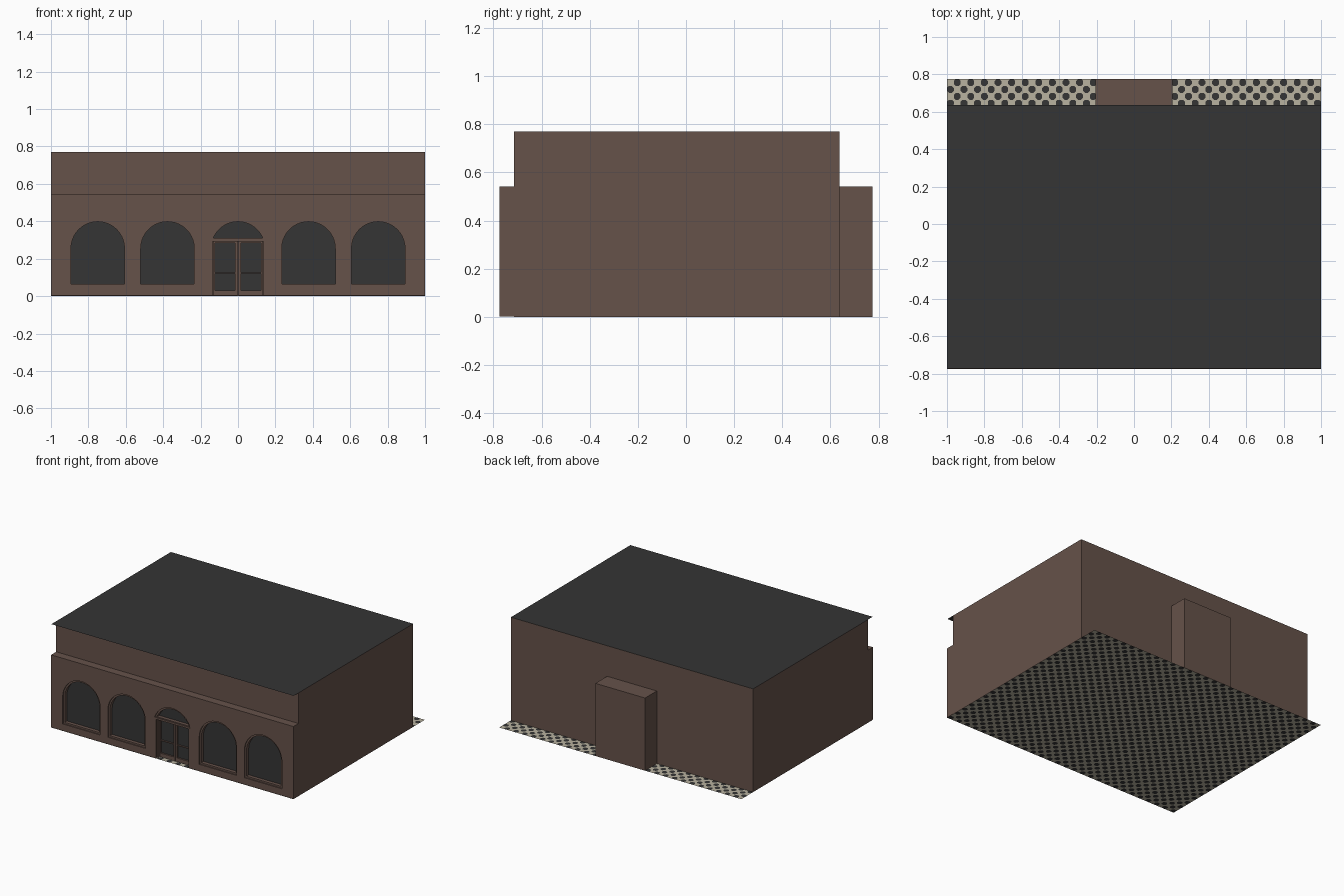
import bpy, bmesh, math
from mathutils import Matrix

if "Cube" in bpy.data.objects:
    bpy.data.objects.remove(bpy.data.objects["Cube"])


def material(name, rgb):
    m = bpy.data.materials.new(name)
    m.diffuse_color = (*rgb, 1)
    m.use_nodes = True
    m.node_tree.nodes["Principled BSDF"].inputs["Base Color"].default_value = m.diffuse_color
    return m


BROWN = material("brown_wall", (0.133, 0.084, 0.068))
DARK = material("charcoal", (0.035, 0.035, 0.035))
CREAM = material("cream_tile", (0.48, 0.445, 0.35))

FRONT, STEP, BACK, REAR = -0.775, -0.715, 0.637, 0.775
LEDGE, TOP, FLOOR_GAP = 0.542, 0.77, 0.002
ARCH_Z, ARCH_R, SILL = 0.255, 0.155, 0.052


def mesh_object(name, bm, *mats):
    me = bpy.data.meshes.new(name)
    bm.to_mesh(me)
    bm.free()
    for m in mats:
        me.materials.append(m)
    ob = bpy.data.objects.new(name, me)
    bpy.context.collection.objects.link(ob)
    return ob


def shell(name, x0, x1, y0, y1, z0, z1, mat, drop=()):
    """Box; faces whose normal z is listed in drop are left out."""
    bm = bmesh.new()
    bmesh.ops.create_cube(bm, size=1)
    bm.normal_update()
    gone = [f for f in bm.faces if round(f.normal.z) in drop and abs(f.normal.z) > 0.5]
    bmesh.ops.delete(bm, geom=gone, context='FACES_ONLY')
    bm.transform(Matrix.Translation(((x0 + x1) / 2, (y0 + y1) / 2, (z0 + z1) / 2))
                 @ Matrix.Diagonal((x1 - x0, y1 - y0, z1 - z0, 1)))
    return mesh_object(name, bm, mat)


def panel(name, loops, y0, y1, mat):
    """Upright slab from x-z outlines; inner outlines become holes."""
    cu = bpy.data.curves.new(name, 'CURVE')
    cu.dimensions = '2D'
    cu.fill_mode = 'BOTH'
    cu.extrude = (y1 - y0) / 2
    for pts in loops:
        sp = cu.splines.new('POLY')
        sp.points.add(len(pts) - 1)
        for p, (x, z) in zip(sp.points, pts):
            p.co = (x, z, 0, 1)
        sp.use_cyclic_u = True
        sp.use_smooth = False
    cu.materials.append(mat)
    ob = bpy.data.objects.new(name, cu)
    bpy.context.collection.objects.link(ob)
    ob.rotation_euler = (math.pi / 2, 0, 0)
    ob.location.y = (y0 + y1) / 2
    bpy.ops.object.select_all(action='DESELECT')
    ob.select_set(True)
    bpy.context.view_layer.objects.active = ob
    bpy.ops.object.convert(target='MESH')
    return ob


def arc(cx, r, start_z, n=20):
    """Arch points from left to right, starting at height start_z."""
    a = math.asin((start_z - ARCH_Z) / r)
    return [(cx - r * math.cos(t), ARCH_Z + r * math.sin(t))
            for t in (a + (math.pi - 2 * a) * i / n for i in range(n + 1))]


def window(cx, inset=0.0):
    r = ARCH_R - inset
    return [(cx - r, SILL + inset)] + arc(cx, r, ARCH_Z) + [(cx + r, SILL + inset)]


def rect(x0, x1, z0, z1):
    return [(x0, z0), (x0, z1), (x1, z1), (x1, z0)]


# Main walls, rear bay and overhanging roof sheet
shell("main_walls", -1, 1, STEP, BACK, 0, TOP, BROWN, drop=(1, -1))
shell("rear_bay", -0.205, 0.205, BACK, REAR, 0, LEDGE, BROWN, drop=(-1,))
bm = bmesh.new()
bm.faces.new([bm.verts.new(p) for p in
              ((-1, FRONT + 0.003, TOP), (1, FRONT + 0.003, TOP), (1, BACK, TOP), (-1, BACK, TOP))])
mesh_object("roof", bm, DARK)

# Front arcade wall with door notch and four window holes
centres = (-0.75, -0.377, 0.377, 0.75)
JAMB, TRANSOM = 0.136, 0.3
outline = ([(-1, FLOOR_GAP), (-JAMB, FLOOR_GAP), (-JAMB, TRANSOM)] + arc(0, ARCH_R, TRANSOM)
           + [(JAMB, TRANSOM), (JAMB, FLOOR_GAP), (1, FLOOR_GAP), (1, LEDGE), (-1, LEDGE)])
panel("front_wall", [outline] + [window(c) for c in centres], FRONT, STEP, BROWN)

# Window frames and panes
for i, c in enumerate(centres):
    panel(f"window_frame_{i + 1}", [window(c), window(c, 0.012)], FRONT + 0.008, FRONT + 0.04, BROWN)
    panel(f"window_pane_{i + 1}", [window(c)], FRONT + 0.034, FRONT + 0.038, DARK)

# Fanlight above the door
panel("fanlight_frame", [arc(0, ARCH_R, TRANSOM), arc(0, ARCH_R - 0.012, TRANSOM + 0.01)],
      FRONT + 0.008, FRONT + 0.04, BROWN)
panel("fanlight_pane", [arc(0, ARCH_R, TRANSOM)], FRONT + 0.034, FRONT + 0.038, DARK)
shell("transom", -0.146, 0.146, FRONT + 0.001, STEP, 0.292, 0.306, BROWN)

# Door posts and the two glazed leaves
for side, s in (("left", -1), ("right", 1)):
    xs = sorted((s * 0.128, s * JAMB))
    shell(f"door_post_{side}", xs[0], xs[1], FRONT + 0.015, STEP, FLOOR_GAP, 0.292, BROWN)
    a, b = sorted((s * 0.003, s * 0.128))
    g0, g1 = sorted((s * 0.015, s * 0.122))
    panel(f"door_leaf_{side}", [rect(a, b, FLOOR_GAP, 0.292), rect(g0, g1, 0.03, 0.122),
                                rect(g0, g1, 0.127, 0.284)], FRONT + 0.036, STEP - 0.004, BROWN)
    panel(f"door_glass_{side}", [rect(a, b, 0.02, 0.29)], STEP - 0.012, STEP - 0.009, DARK)

# Floor: checker of cream tiles with dark octagonal dots
NX, NY = 55, 42
w, d = 2 / NX, (REAR - FRONT) / NY
bm = bmesh.new()


def tile(pts, mat):
    f = bm.faces.new([bm.verts.new((x, y, 0)) for x, y in pts])
    f.material_index = mat


for i in range(NX):
    for j in range(NY):
        x, y = -1 + i * w, FRONT + j * d
        quad = [(x, y), (x + w, y), (x + w, y + d), (x, y + d)]
        if (i + j) % 2:
            tile(quad, 0)
            continue
        octagon = []
        for k in range(4):
            p, c, q = quad[k - 1], quad[k], quad[(k + 1) % 4]
            u = tuple(c[n] + 0.28 * (p[n] - c[n]) for n in (0, 1))
            v = tuple(c[n] + 0.28 * (q[n] - c[n]) for n in (0, 1))
            octagon += [u, v]
            tile([u, c, v], 0)
        tile(octagon, 1)
bmesh.ops.remove_doubles(bm, verts=bm.verts, dist=0.0005)
mesh_object("tiled_floor", bm, CREAM, DARK)
